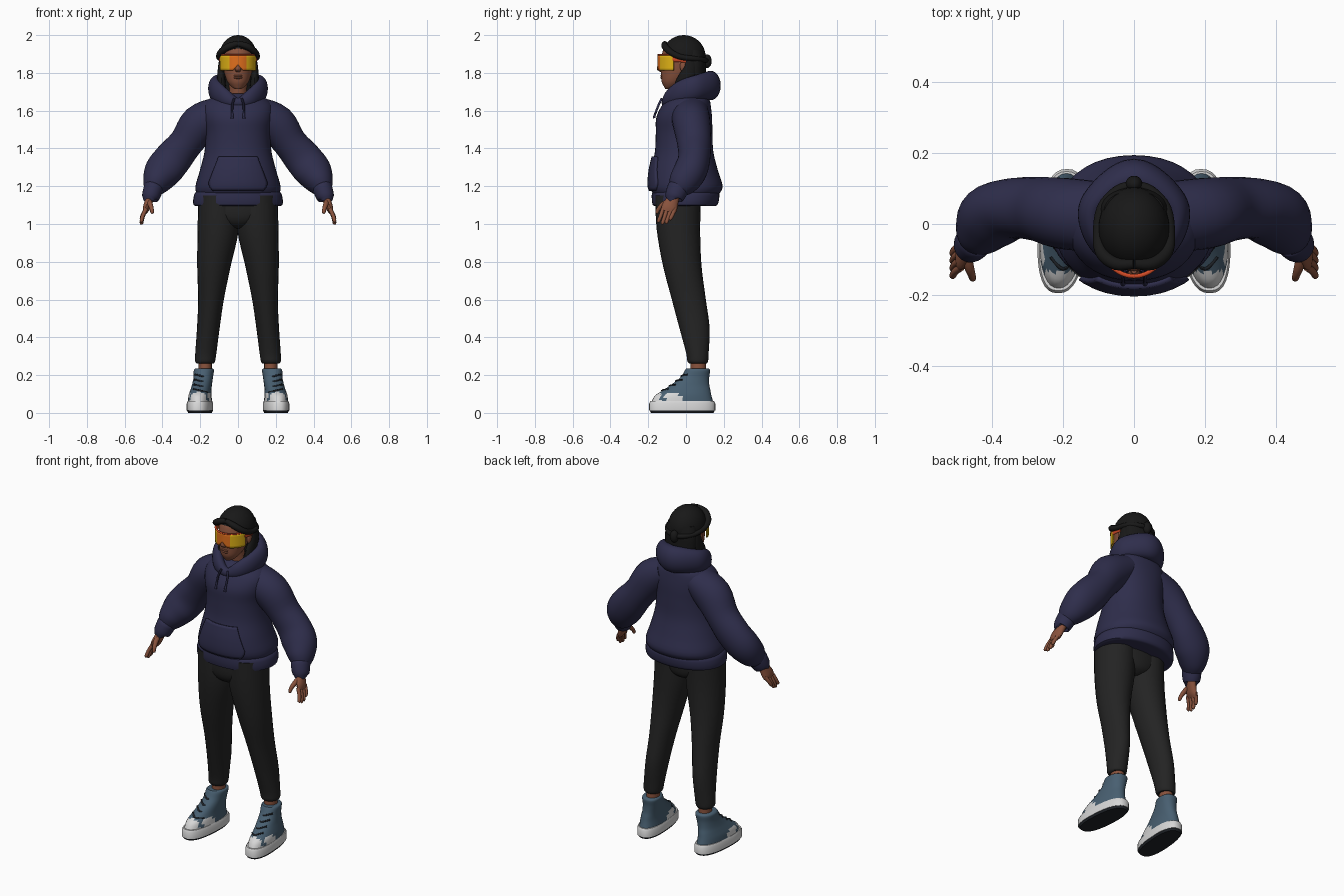
import bpy, bmesh, math
from mathutils import Vector
from mathutils.bvhtree import BVHTree


def material(name, r, g, b):
    m = bpy.data.materials.new(name)
    m.diffuse_color = (r, g, b, 1)
    return m


NAVY = material("navy fabric", .028, .027, .072)
BLACK = material("black trousers", .017, .017, .017)
HAIR = material("black hair", .009, .009, .009)
SKIN = material("brown skin", .25, .085, .046)
BLUE = material("slate blue canvas", .065, .115, .165)
WHITE = material("white rubber", .68, .68, .68)
DARK = material("dark sole", .014, .017, .022)
YELLOW = material("yellow lens", .75, .45, .008)
ORANGE = material("orange lens", .75, .16, .012)
RED = material("red orange frame", .65, .07, .02)


def finish(name, bm, mats, rule=None, mirror=False, fix=True):
    mats = mats if isinstance(mats, list) else [mats]
    if fix:
        bmesh.ops.recalc_face_normals(bm, faces=bm.faces)
    if rule:
        for f in bm.faces:
            f.material_index = rule(f.calc_center_median())
    me = bpy.data.meshes.new(name)
    bm.to_mesh(me)
    bm.free()
    for m in mats:
        me.materials.append(m)
    ob = bpy.data.objects.new(name, me)
    bpy.context.collection.objects.link(ob)
    if mirror:
        ob.modifiers.new("mirror", 'MIRROR').use_mirror_merge = False
    return ob


def loft(name, rows, mats, n=24, sub=4, axis=None, ref=(1, 0, 0), power=2, closed=False, **kw):
    """Smooth skin over elliptical sections (x, y, z, radius a, radius b)."""
    m, samples = len(rows), []
    for i in range(m if closed else m - 1):
        p = [rows[(i + d) % m] if closed else rows[min(max(i + d, 0), m - 1)] for d in (-1, 0, 1, 2)]
        for k in range(sub):
            t = k / sub
            samples.append([.5 * (2 * b + (c - a) * t + (2 * a - 5 * b + 4 * c - d) * t * t
                                  + (3 * b - a - 3 * c + d) * t ** 3) for a, b, c, d in zip(*p)])
    if not closed:
        samples.append(list(rows[-1]))
    bm, rings, s = bmesh.new(), [], len(samples)
    for i, q in enumerate(samples):
        nxt = samples[(i + 1) % s if closed else min(i + 1, s - 1)]
        prv = samples[i - 1 if closed else max(i - 1, 0)]
        t = Vector(axis) if axis else (Vector(nxt[:3]) - Vector(prv[:3])).normalized()
        u = Vector(ref)
        u = (u - t * u.dot(t)).normalized()
        v = t.cross(u)
        ring = []
        for k in range(n):
            c, w = math.cos(math.tau * k / n), math.sin(math.tau * k / n)
            c, w = (math.copysign(abs(e) ** (2 / power), e) for e in (c, w))
            ring.append(bm.verts.new(Vector(q[:3]) + u * c * q[3] + v * w * q[4]))
        rings.append(ring)
    for i in range(s if closed else s - 1):
        a, b = rings[i], rings[(i + 1) % s]
        for k in range(n):
            bm.faces.new((a[k], a[(k + 1) % n], b[(k + 1) % n], b[k]))
    if not closed:
        bm.faces.new(rings[0])
        bm.faces.new(rings[-1])
    return finish(name, bm, mats, **kw)


def ball(name, c, r, mat, cut=None, **kw):
    bm = bmesh.new()
    bmesh.ops.create_uvsphere(bm, u_segments=32, v_segments=20, radius=1)
    for v in bm.verts:
        v.co = Vector(c) + Vector([v.co[i] * r[i] for i in range(3)])
    if cut:
        g = bm.verts[:] + bm.edges[:] + bm.faces[:]
        bmesh.ops.bisect_plane(bm, geom=g, plane_co=cut[0], plane_no=cut[1], clear_outer=True)
        bmesh.ops.holes_fill(bm, edges=[e for e in bm.edges if e.is_boundary])
    return finish(name, bm, mat, **kw)


def sheet(name, point, nu, nv, mats, thick, rule=None):
    """Thin curved plate from a point function of u in -1..1 and v in 0..1."""
    bm = bmesh.new()
    g = [[bm.verts.new(point(2 * i / nu - 1, j / nv)) for j in range(nv + 1)] for i in range(nu + 1)]
    for i in range(nu):
        for j in range(nv):
            bm.faces.new((g[i][j], g[i + 1][j], g[i + 1][j + 1], g[i][j + 1]))
    ob = finish(name, bm, mats, rule, fix=False)
    mod = ob.modifiers.new("thickness", 'SOLIDIFY')
    mod.thickness, mod.offset = thick, 0
    return ob


Z = (0, 0, 1)

# hoodie: body, hem, sleeves, cuffs, hood, pocket, drawstrings
body = loft("hoodie_body", [
    (0, 0, 1.15, .215, .165), (0, .002, 1.195, .226, .192), (0, -.008, 1.28, .203, .178),
    (0, -.01, 1.38, .178, .155), (0, -.01, 1.48, .172, .15), (0, -.01, 1.56, .185, .148),
    (0, 0, 1.62, .185, .132), (0, .012, 1.66, .155, .112), (0, .022, 1.69, .10, .08)],
    NAVY, n=40, axis=Z, power=2.15)
loft("hoodie_hem", [(0, -.005, 1.095, .215, .155), (0, -.005, 1.1, .235, .171), (0, -.003, 1.13, .237, .178),
                    (0, -.002, 1.165, .228, .178), (0, 0, 1.172, .21, .165)], NAVY, n=40, sub=2, axis=Z, power=2.15)
loft("sleeve", [
    (.10, .02, 1.59, .085, .10), (.20, .03, 1.53, .105, .10), (.275, .043, 1.43, .09, .09),
    (.345, .043, 1.345, .099, .085), (.40, .02, 1.275, .098, .088), (.435, -.02, 1.215, .072, .076),
    (.45, -.045, 1.18, .047, .05)], NAVY, n=28, mirror=True)
loft("cuff", [(.443, -.037, 1.2, .046, .05), (.446, -.04, 1.193, .052, .057), (.456, -.053, 1.163, .05, .055),
              (.465, -.064, 1.138, .045, .048), (.466, -.065, 1.134, .036, .04)], NAVY, sub=2, mirror=True)
half = [(.065, -.085, 1.665, .045, .03), (.112, -.02, 1.70, .06, .035), (.108, .06, 1.722, .067, .042)]
loft("hood", [(0, -.105, 1.642, .026, .024)] + half + [(0, .13, 1.733, .078, .054)]
     + [(-r[0],) + r[1:] for r in reversed(half)], NAVY, sub=8, ref=Z, closed=True)
bm = bmesh.new()
bm.from_mesh(body.data)
tree = BVHTree.FromBMesh(bm)
bm.free()


def pocket_point(u, v):
    z = 1.178 + .177 * v
    x = u * (.15 - .05 * max(0, v - .25) / .75 - .02 * max(0, .12 - v) / .12)
    return Vector((x, tree.ray_cast(Vector((x, -1, z)), Vector((0, 1, 0)))[0].y - .004, z))


sheet("front_pocket", pocket_point, 24, 12, NAVY, .018)
loft("drawstring", [(.02, -.128, 1.665, .006, .006), (.03, -.145, 1.63, .006, .006),
                    (.031, -.166, 1.575, .006, .006), (.031, -.168, 1.56, .008, .008)], NAVY, n=8, mirror=True)

# hands
loft("palm", [(.459, -.058, 1.16, .024, .028), (.47, -.072, 1.125, .022, .034),
              (.485, -.088, 1.085, .019, .042), (.494, -.096, 1.062, .01, .036)], SKIN, n=16, mirror=True)
for i in range(4):
    y, drop = -.126 + .021 * i, (.062, .072, .068, .05)[i]
    loft("finger_%d" % (i + 1), [
        (.487, y + .004, 1.08, .011, .011), (.504, y - .008, 1.075 - drop * .5, .0105, .0105),
        (.511, y - .02, 1.077 - drop, .0095, .0095), (.511, y - .023, 1.071 - drop, .004, .004)],
        SKIN, n=10, sub=3, mirror=True)
loft("thumb", [(.472, -.085, 1.125, .014, .014), (.465, -.12, 1.105, .014, .014), (.457, -.145, 1.08, .011, .011),
               (.454, -.154, 1.06, .009, .009), (.453, -.156, 1.055, .003, .003)], SKIN, n=10, sub=3, mirror=True)

# trousers and ankles
loft("trouser_seat", [(0, -.042, 1.15, .2, .12), (0, -.042, 1.05, .19, .118), (0, -.038, 1.0, .12, .1),
                      (0, -.035, .975, .04, .06)], BLACK, n=32, axis=Z)
loft("trouser_leg", [
    (.102, -.042, 1.15, .108, .122), (.105, -.04, .97, .109, .115), (.127, -.02, .78, .089, .102),
    (.143, .015, .6, .068, .09), (.157, .045, .45, .06, .08), (.17, .06, .32, .056, .06),
    (.174, .062, .275, .053, .055), (.174, .063, .262, .045, .047)], BLACK, axis=Z, mirror=True)
loft("ankle", [(.175, .065, .18, .036, .042), (.173, .065, .3, .035, .04)], SKIN, n=16, axis=Z, mirror=True)


# shoes
def shoe_colour(c):
    toe = c.y < -.135
    panel = -.11 < c.y < -.03 and c.z < .105 and abs(c.x - .198) > .035
    return 1 if toe or panel else 0


shoes = [
    loft("shoe_tread", [(.2, -.02, 0, .06, .165), (.2, -.02, .012, .066, .172)], DARK,
         n=36, sub=1, axis=Z, power=2.5, mirror=True),
    loft("shoe_sidewall", [(.2, -.02, .012, .068, .175), (.2, -.02, .05, .068, .175), (.2, -.02, .062, .063, .168)],
         WHITE, n=36, sub=1, axis=Z, power=2.5, mirror=True),
    loft("shoe_upper", [
        (.2, -.02, .05, .063, .166), (.2, -.015, .09, .06, .15), (.197, .004, .12, .055, .125),
        (.192, .023, .15, .052, .1), (.187, .048, .19, .051, .075), (.185, .061, .225, .053, .067),
        (.185, .061, .235, .046, .06)], [BLUE, WHITE], n=36, axis=Z, power=2.2, rule=shoe_colour, mirror=True)]
for z, y in ((.118, -.128), (.142, -.09), (.168, -.055), (.195, -.026)):
    shoes.append(loft("shoe_lace", [(.155, y + .035, z - .01, .005, .005), (.19, y + .001, z, .005, .005),
                                    (.228, y + .035, z + .008, .005, .005)], DARK, n=8, ref=Z, mirror=True))
for ob in shoes:  # turn the toes slightly outward
    for v in ob.data.vertices:
        v.co.x -= .07 * v.co.y

# head, neck and features
loft("neck", [(0, .015, 1.6, .06, .055), (0, .005, 1.69, .047, .05), (0, -.01, 1.8, .05, .055)], SKIN, axis=Z)
loft("head", [
    (0, -.09, 1.716, .018, .02), (0, -.08, 1.728, .036, .037), (0, -.063, 1.755, .057, .066),
    (0, -.042, 1.80, .073, .09), (0, -.03, 1.85, .081, .104), (0, -.02, 1.90, .084, .107),
    (0, -.015, 1.94, .076, .095), (0, -.01, 1.975, .04, .05)], SKIN, n=32, axis=Z)
loft("nose", [(0, -.13, 1.87, .008, .01), (0, -.138, 1.84, .012, .013), (0, -.138, 1.818, .017, .016),
              (0, -.13, 1.806, .01, .008)], SKIN, n=14, axis=Z)
for z in (1.774, 1.785):
    ball("lip", (0, -.122, z), (.024, .014, .007), SKIN)
ball("ear", (.085, -.012, 1.835), (.012, .02, .032), SKIN, mirror=True)

# hair
ball("hair_cap", (0, -.012, 1.885), (.1, .116, .115), HAIR, cut=((0, -.12, 1.93), (0, -.53, -.85)))
loft("back_hair", [(0, .035, 1.92, .085, .06), (0, .045, 1.86, .098, .06), (0, .045, 1.78, .098, .06),
                   (0, .05, 1.68, .085, .06)], HAIR, n=28, axis=Z)
loft("side_hair", [(.078, .025, 1.88, .02, .03), (.088, .02, 1.82, .019, .036), (.088, -.005, 1.75, .022, .048),
                   (.08, -.04, 1.68, .02, .04), (.07, -.06, 1.65, .008, .015)], HAIR, n=16, mirror=True)
loft("hair_twist", [(0, -.112, 1.955, .014, .014), (.05, -.112, 1.94, .018, .018), (.09, -.082, 1.91, .017, .018),
                    (.1, -.03, 1.885, .015, .016), (.09, .045, 1.875, .014, .015), (.045, .095, 1.868, .014, .015),
                    (0, .11, 1.865, .012, .012)], HAIR, n=12, ref=Z, mirror=True)
ball("hair_knot", (0, .112, 1.862), (.024, .024, .036), HAIR)


# visor
def visor_point(u, v):
    a = 1.3 * u
    low = 1.812 + .03 * max(0, 1 - abs(u) / .22)
    return Vector((.096 * math.sin(a), -.035 - .112 * math.cos(a), low + (1.895 - low) * v))


sheet("visor_lens", visor_point, 40, 6, [YELLOW, ORANGE], .007, rule=lambda c: int(abs(c.x) < .042))
rim = [tuple(visor_point(k / 6, 1)) + (.004, .006) for k in range(-6, 7)]
loft("visor_rim", rim, RED, n=8, sub=3, ref=Z)
loft("visor_arm", [(.091, -.07, 1.875, .016, .005), (.096, -.04, 1.872, .014, .005), (.094, .0, 1.862, .009, .005)],
     RED, n=10, ref=Z, mirror=True)

# smooth shading with crisp edges
for ob in bpy.context.collection.objects:
    ob.select_set(True)
bpy.context.view_layer.objects.active = body
bpy.ops.object.shade_smooth_by_angle(angle=math.radians(45))
